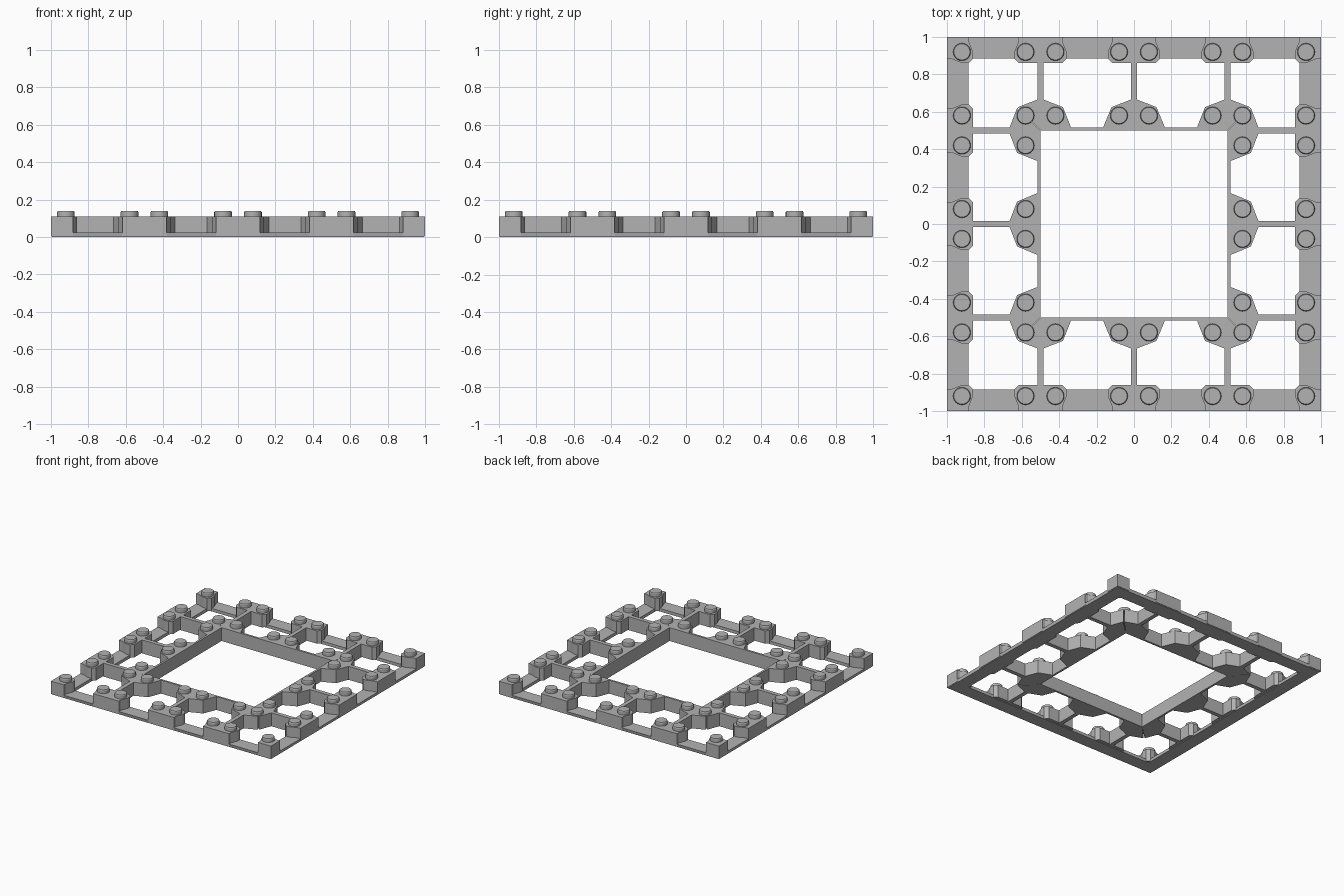
import bpy, bmesh, math
from mathutils import Matrix

if "Cube" in bpy.data.objects:
    bpy.data.objects.remove(bpy.data.objects["Cube"], do_unlink=True)

grey = bpy.data.materials.new("matte_grey")
grey.use_nodes = True
grey.diffuse_color = (0.45, 0.45, 0.45, 1)
grey.node_tree.nodes["Principled BSDF"].inputs["Base Color"].default_value = (0.45, 0.45, 0.45, 1)

HEIGHT, RIM_HEIGHT, PEG_TOP = 0.11, 0.025, 0.14
PITCH = 0.5


def finish(name, bm):
    mesh = bpy.data.meshes.new(name)
    bm.to_mesh(mesh)
    bm.free()
    mesh.materials.append(grey)
    obj = bpy.data.objects.new(name, mesh)
    bpy.context.collection.objects.link(obj)
    return obj


def rotated(points, quarter):
    for _ in range(quarter):
        points = [(-y, x) for x, y in points]
    return points


def prism(name, outlines, z0, z1):
    """Weld flat outlines into one sheet and raise it to a solid."""
    bm = bmesh.new()
    for outline in outlines:
        bm.faces.new([bm.verts.new((x, y, z0)) for x, y in outline])
    bmesh.ops.remove_doubles(bm, verts=bm.verts, dist=0.0005)
    result = bmesh.ops.extrude_face_region(bm, geom=bm.faces[:], use_keep_orig=True)
    top = [v for v in result["geom"] if isinstance(v, bmesh.types.BMVert)]
    bmesh.ops.translate(bm, verts=top, vec=(0, 0, z1 - z0))
    bmesh.ops.recalc_face_normals(bm, faces=bm.faces)
    return finish(name, bm)


def four(outline):
    return [rotated(outline, q) for q in range(4)]


# Flat outer rim, with a fine chamfer under its outside edge
IN = 0.885
rim = prism("outer_rim", four([(-1, 1), (-IN, IN), (IN, IN), (1, 1)]), 0, RIM_HEIGHT)
for v in rim.data.vertices:
    if v.co.z < 0.001 and abs(v.co.x) > 0.95:
        v.co.x *= 0.995
        v.co.y *= 0.995

# Inner wall with its faceted post clusters, one side repeated four times
half = [(-0.62, 0.625), (-0.517, 0.665), (-0.483, 0.665), (-0.38, 0.625), (-0.337, 0.517),
        (-0.165, 0.517), (-0.12, 0.625), (-0.017, 0.665)]
side = half + [(-x, y) for x, y in reversed(half)] + [(PITCH, PITCH), (-PITCH, PITCH)]
prism("inner_wall", four(side), 0, HEIGHT)

# Posts along the rim: half profile is (offset along the rim, depth)
edge = [(0.118, 0), (0.118, 0.027), (0.14, 0.08), (0.14, 0.115), (0.115, 0.14)]
post = edge + [(-x, d) for x, d in reversed(edge)]
corner = [(0, 0)] + edge + [(0.08, 0.14), (0.027, 0.118), (0, 0.118)]
rib = [(-0.017, 0.66), (0.017, 0.66), (0.017, 0.87), (-0.017, 0.87)]
for q, label in enumerate(("back", "right", "front", "left")):
    prism(label + "_corner_post", [rotated([(x - 1, 1 - d) for x, d in corner], q)], RIM_HEIGHT - 0.02, HEIGHT)
    for i, cx in enumerate((-PITCH, 0, PITCH)):
        prism(f"{label}_rim_post_{i + 1}", [rotated([(cx + x, 1 - d) for x, d in post], q)], 0.005, HEIGHT)
        prism(f"{label}_rib_{i + 1}", [rotated([(cx + x, y) for x, y in rib], q)], 0, HEIGHT)

# Round pegs on every post
spots = [s * p for s in (-1, 1) for p in (0.08, 0.42, 0.58, 0.92)]
bm = bmesh.new()
for x in spots:
    for y in spots:
        if max(abs(x), abs(y)) < PITCH:
            continue
        for r0, r1, z0, z1 in ((0.047, 0.047, HEIGHT - 0.005, 0.134), (0.047, 0.043, 0.134, PEG_TOP)):
            bmesh.ops.create_cone(bm, cap_ends=True, segments=24, radius1=r0, radius2=r1, depth=z1 - z0,
                                  matrix=Matrix.Translation((x, y, (z0 + z1) / 2)))
pegs = finish("pegs", bm)
bpy.ops.object.select_all(action="DESELECT")
pegs.select_set(True)
bpy.context.view_layer.objects.active = pegs
bpy.ops.object.shade_smooth_by_angle(angle=math.radians(30))
